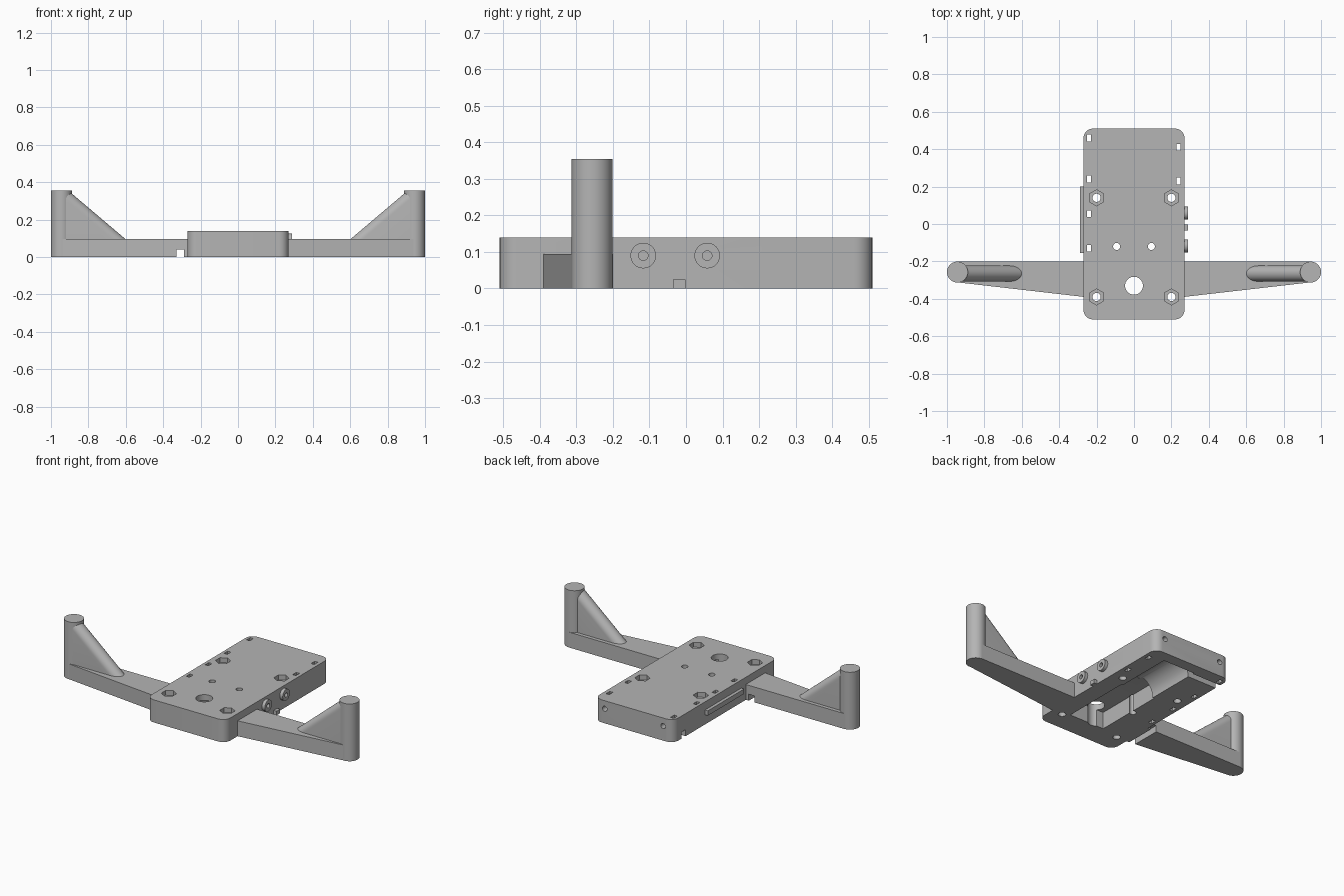
import bpy, bmesh, math
from mathutils import Vector, Matrix

cube = bpy.data.objects.get("Cube")
if cube:
    bpy.data.objects.remove(cube)

grey = bpy.data.materials.new("plain grey")
grey.use_nodes = True
colour = (0.46, 0.46, 0.46, 1)
grey.diffuse_color = colour
grey.node_tree.nodes["Principled BSDF"].inputs["Base Color"].default_value = colour


def make(name, bm):
    bmesh.ops.recalc_face_normals(bm, faces=bm.faces)
    mesh = bpy.data.meshes.new(name)
    bm.to_mesh(mesh)
    bm.free()
    mesh.materials.append(grey)
    ob = bpy.data.objects.new(name, mesh)
    bpy.context.scene.collection.objects.link(ob)
    return ob


def box(name, x, y, z):
    """Box from three (low, high) ranges."""
    bm = bmesh.new()
    bmesh.ops.create_cube(bm, size=1)
    for v in bm.verts:
        v.co = [r[0] if c < 0 else r[1] for c, r in zip(v.co, (x, y, z))]
    return make(name, bm)


def cylinder(name, centre, radius, depth, axis="Z", sides=32):
    bm = bmesh.new()
    turn = Matrix.Identity(4)
    if axis == "X":
        turn = Matrix.Rotation(math.pi / 2, 4, "Y")
    elif axis == "Y":
        turn = Matrix.Rotation(math.pi / 2, 4, "X")
    bmesh.ops.create_cone(bm, cap_ends=True, segments=sides, radius1=radius, radius2=radius,
                          depth=depth, matrix=Matrix.Translation(centre) @ turn)
    return make(name, bm)


def prism(name, outline, height):
    """Upright prism standing on the ground."""
    bm = bmesh.new()
    face = bm.faces.new([bm.verts.new((x, y, 0)) for x, y in outline])
    top = bmesh.ops.extrude_face_region(bm, geom=[face])["geom"]
    bmesh.ops.translate(bm, vec=(0, 0, height),
                        verts=[g for g in top if isinstance(g, bmesh.types.BMVert)])
    return make(name, bm)


def cut(target, cutter):
    cutter.hide_render = True
    mod = target.modifiers.new("cut", "BOOLEAN")
    mod.operation, mod.solver, mod.object = "DIFFERENCE", "EXACT", cutter
    bpy.context.view_layer.objects.active = target
    bpy.ops.object.modifier_apply(modifier=mod.name)
    bpy.data.objects.remove(cutter)


parts = []
W, L, H, ARM = 0.27, 0.51, 0.14, 0.095

# Main housing with rounded upright corners
body = box("housing", (-W, W), (-L, L), (0, H))
bm = bmesh.new()
bm.from_mesh(body.data)
upright = [e for e in bm.edges if abs(e.verts[0].co.z - e.verts[1].co.z) > 0.1]
bmesh.ops.bevel(bm, geom=upright, offset=0.05, segments=8, profile=0.5, affect="EDGES")
bm.to_mesh(body.data)
bm.free()
parts.append(body)

# Underside pocket, rounded channel and wire exit
cut(body, box("pocket", (-0.08, 0.16), (-0.365, 0.08), (-0.1, 0.105)))
cut(body, cylinder("channel", (0.04, 0.25, 0), 0.11, 0.38, "Y", 48))
cut(body, box("wire_exit", (-0.4, 0), (0.39, 0.43), (-0.1, 0.04)))

# Bolt holes with hexagonal nut recesses
for x in (-0.2, 0.2):
    for y in (-0.39, 0.14):
        cut(body, cylinder("bolt_hole", (x, y, 0.05), 0.022, 0.5))
        cut(body, cylinder("nut_recess", (x, y, H), 0.043, 0.06, sides=6))
    cut(body, cylinder("back_hole", (x, L, 0.09), 0.016, 0.12, "Y"))

# Round openings in the top
for x, y, r in ((0, -0.33, 0.048), (-0.093, -0.12, 0.019), (0.093, -0.12, 0.019)):
    cut(body, cylinder("opening", (x, y, 0.05), r, 0.5))

# Strap slots along both edges
for x, rows in ((-0.24, (0.46, 0.24, 0.055, -0.13)), (0.237, (0.41, 0.23))):
    for y in rows:
        cut(body, box("slot", (x - 0.011, x + 0.011), (y - 0.018, y + 0.018), (-0.1, 0.3)))

# Side fittings
for i, y in enumerate((-0.117, 0.058)):
    boss = cylinder("side_boss_%d" % (i + 1), (W + 0.005, y, 0.09), 0.035, 0.03, "X")
    for ob in (boss, body):
        cut(ob, cylinder("boss_hole", (W, y, 0.09), 0.013, 0.1, "X"))
    parts.append(boss)
parts.append(box("side_tab", (W - 0.01, W + 0.02), (-0.036, -0.002), (0, 0.025)))
parts.append(box("side_rail", (-W - 0.02, -W + 0.01), (-0.155, 0.2), (0.06, 0.09)))

# Arms, end posts and sloping braces
for side, s in (("left", 1), ("right", -1)):
    arm = prism(side + "_arm", [(s * 0.265, -0.2), (s * 0.945, -0.2),
                                (s * 0.945, -0.312), (s * 0.265, -0.39)], ARM)
    if s < 0:
        cut(arm, box("wire_notch", (-0.33, -0.29), (-0.6, 0), (-0.1, 0.04)))
    parts.append(arm)
    parts.append(cylinder(side + "_post", (s * 0.944, -0.257, 0.1775), 0.056, 0.355, sides=48))

    # Brace: triangular web whose sloping edge is rounded
    bm = bmesh.new()
    low, high = Vector((0.57, 0, 0.069)), Vector((0.905, 0, 0.353))
    slope = (high - low).normalized()
    normal = Vector((-slope.z, 0, slope.x))
    half = 0.042
    for end in (low, high):
        for i in range(17):
            a = math.pi * i / 16
            p = end + normal * half * (math.sin(a) - 1)
            bm.verts.new((s * p.x, -0.265 + half * math.cos(a), p.z))
    for y in (-half, half):
        bm.verts.new((s * 0.92, -0.265 + y, 0.03))
        bm.verts.new((s * 0.64, -0.265 + y, 0.03))
    bmesh.ops.convex_hull(bm, input=bm.verts)
    parts.append(make(side + "_brace", bm))

# Smooth round surfaces, keep sharp edges
bpy.ops.object.select_all(action="DESELECT")
for ob in parts:
    ob.select_set(True)
bpy.context.view_layer.objects.active = body
bpy.ops.object.shade_smooth_by_angle(angle=math.radians(30))
